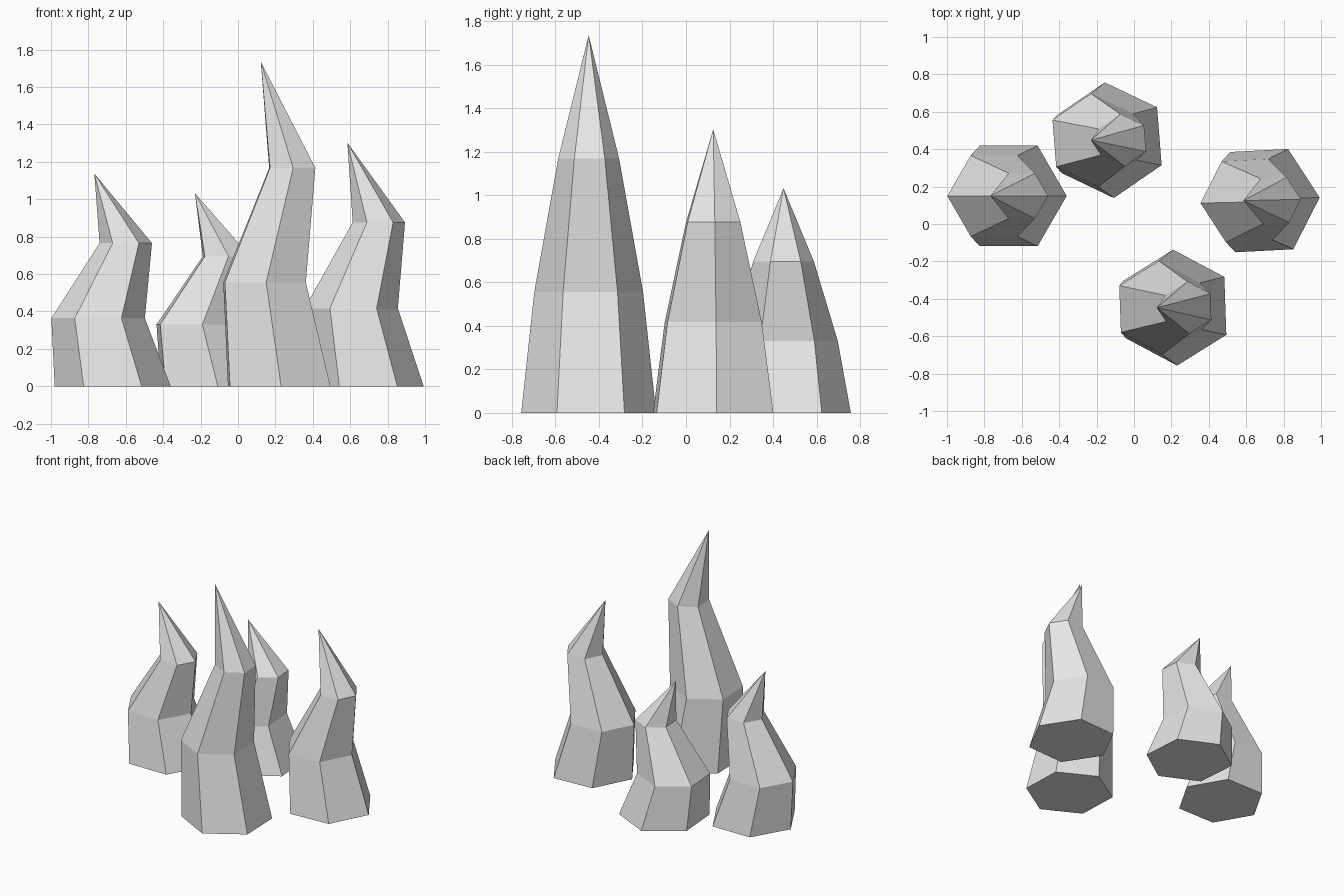
import bpy
import bmesh
from math import cos, sin, tau, radians

SIDES = 6

default = bpy.data.objects.get("Cube")
if default:
    bpy.data.objects.remove(default, do_unlink=True)

# One plain stone colour for every spike
stone = bpy.data.materials.new("stone_grey")
stone.use_nodes = True
colour = (0.8, 0.8, 0.8, 1)
stone.diffuse_color = colour
stone.node_tree.nodes["Principled BSDF"].inputs["Base Color"].default_value = colour

# Shared bent profile: height fraction, sideways lean, radius
RINGS = [(0, 0, 0.31), (0.32, -0.078, 0.25), (0.673, 0.07, 0.14)]
TIP_LEAN = -0.098


def spike(name, x, y, height, turn):
    """Six-sided crooked spike that narrows to a point."""
    bm = bmesh.new()
    rings = []
    for level, lean, radius in RINGS:
        ring = []
        for i in range(SIDES):
            a = radians(turn) + tau * i / SIDES
            ring.append(bm.verts.new((lean + radius * cos(a), radius * sin(a), level * height)))
        rings.append(ring)
    tip = bm.verts.new((TIP_LEAN, 0, height))

    # Base, walls between rings, and pointed top
    bm.faces.new(rings[0][::-1])
    for i in range(SIDES):
        j = (i + 1) % SIDES
        for low, high in zip(rings, rings[1:]):
            bm.faces.new((low[i], low[j], high[j], high[i]))
        bm.faces.new((rings[-1][i], rings[-1][j], tip))

    mesh = bpy.data.meshes.new(name)
    bm.to_mesh(mesh)
    bm.free()
    mesh.materials.append(stone)
    obj = bpy.data.objects.new(name, mesh)
    obj.location = (x, y, 0)
    bpy.context.collection.objects.link(obj)


spike("right_spike", -0.67, 0.15, 1.137, 0)
spike("tall_front_spike", 0.22, -0.447, 1.735, 32)
spike("left_spike", 0.683, 0.125, 1.302, 3)
spike("small_back_spike", -0.132, 0.448, 1.032, 34.5)
